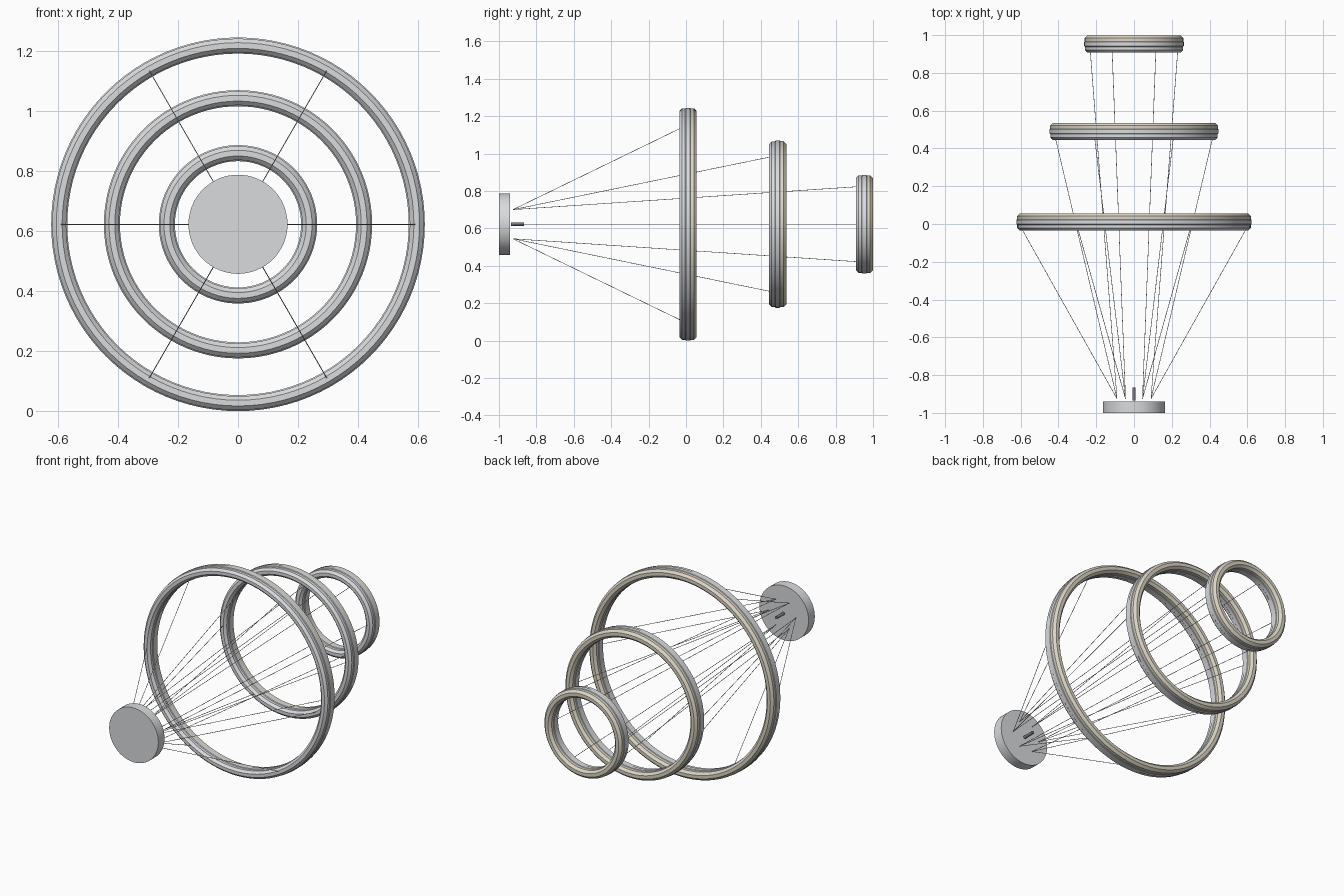
import bpy, bmesh, math
from mathutils import Vector

cube = bpy.data.objects.get("Cube")
if cube:
    bpy.data.objects.remove(cube)

AXIS_Z = 0.6225   # height of the shared axis


def material(name, rgb):
    m = bpy.data.materials.new(name)
    m.use_nodes = True
    m.diffuse_color = (*rgb, 1)
    m.node_tree.nodes["Principled BSDF"].inputs["Base Color"].default_value = (*rgb, 1)
    return m


metal = material("grey metal", (0.70, 0.71, 0.73))
cream = material("warm cream", (0.71, 0.665, 0.56))
dark = material("dark grey pin", (0.2, 0.2, 0.21))


def finish(obj, name, mat):
    obj.name = name
    obj.data.materials.append(mat)
    bpy.ops.object.select_all(action='DESELECT')
    obj.select_set(True)
    bpy.context.view_layer.objects.active = obj
    bpy.ops.object.shade_smooth_by_angle(angle=math.radians(30))
    return obj


def ring(name, radius, tube, y, mat):
    """Eight-sided tube swept in a circle around the y axis."""
    sides, steps = 8, 96
    bm = bmesh.new()
    loops = []
    for i in range(steps):
        a = math.tau * i / steps
        loop = []
        for j in range(sides):
            b = math.tau * (j + 0.5) / sides
            r = radius + tube * math.cos(b)
            loop.append(bm.verts.new((r * math.cos(a), y + tube * math.sin(b),
                                      AXIS_Z + r * math.sin(a))))
        loops.append(loop)
    for i in range(steps):
        p, q = loops[i], loops[(i + 1) % steps]
        for j in range(sides):
            k = (j + 1) % sides
            bm.faces.new((p[j], p[k], q[k], q[j]))
    bmesh.ops.recalc_face_normals(bm, faces=bm.faces)
    mesh = bpy.data.meshes.new(name)
    bm.to_mesh(mesh)
    bm.free()
    obj = bpy.data.objects.new(name, mesh)
    bpy.context.collection.objects.link(obj)
    return finish(obj, name, mat)


def rod(name, start, end, radius, sides, mat):
    start, end = Vector(start), Vector(end)
    d = end - start
    bpy.ops.mesh.primitive_cylinder_add(
        vertices=sides, radius=radius, depth=d.length, location=(start + end) / 2,
        rotation=d.to_track_quat('Z', 'Y').to_euler())
    return finish(bpy.context.object, name, mat)


def on_circle(radius, angle, y):
    return (radius * math.cos(angle), y, AXIS_Z + radius * math.sin(angle))


# Mounting disc and its centre pin
rod("mounting_disc", (0, -1, AXIS_Z), (0, -0.94, AXIS_Z), 0.165, 64, metal)
rod("centre_pin", (0, -0.935, AXIS_Z), (0, -0.865, AXIS_Z), 0.009, 16, dark)

# Each hoop: two metal tubes, a cream tube at the back, and six wires
for size, radius, y in (("large", 0.5955, 0.01), ("middle", 0.42, 0.49),
                        ("small", 0.237, 0.953)):
    ring(size + "_front_ring", radius, 0.025, y - 0.022, metal)
    ring(size + "_middle_ring", radius, 0.029, y, metal)
    ring(size + "_cream_ring", radius, 0.026, y + 0.022, cream)
    for n in range(6):
        a = math.radians(60 * n)
        rod(f"{size}_wire_{n + 1}", on_circle(0.09, a, -0.925),
            on_circle(radius - 0.006, a, y - 0.044), 0.0015, 16, metal)
